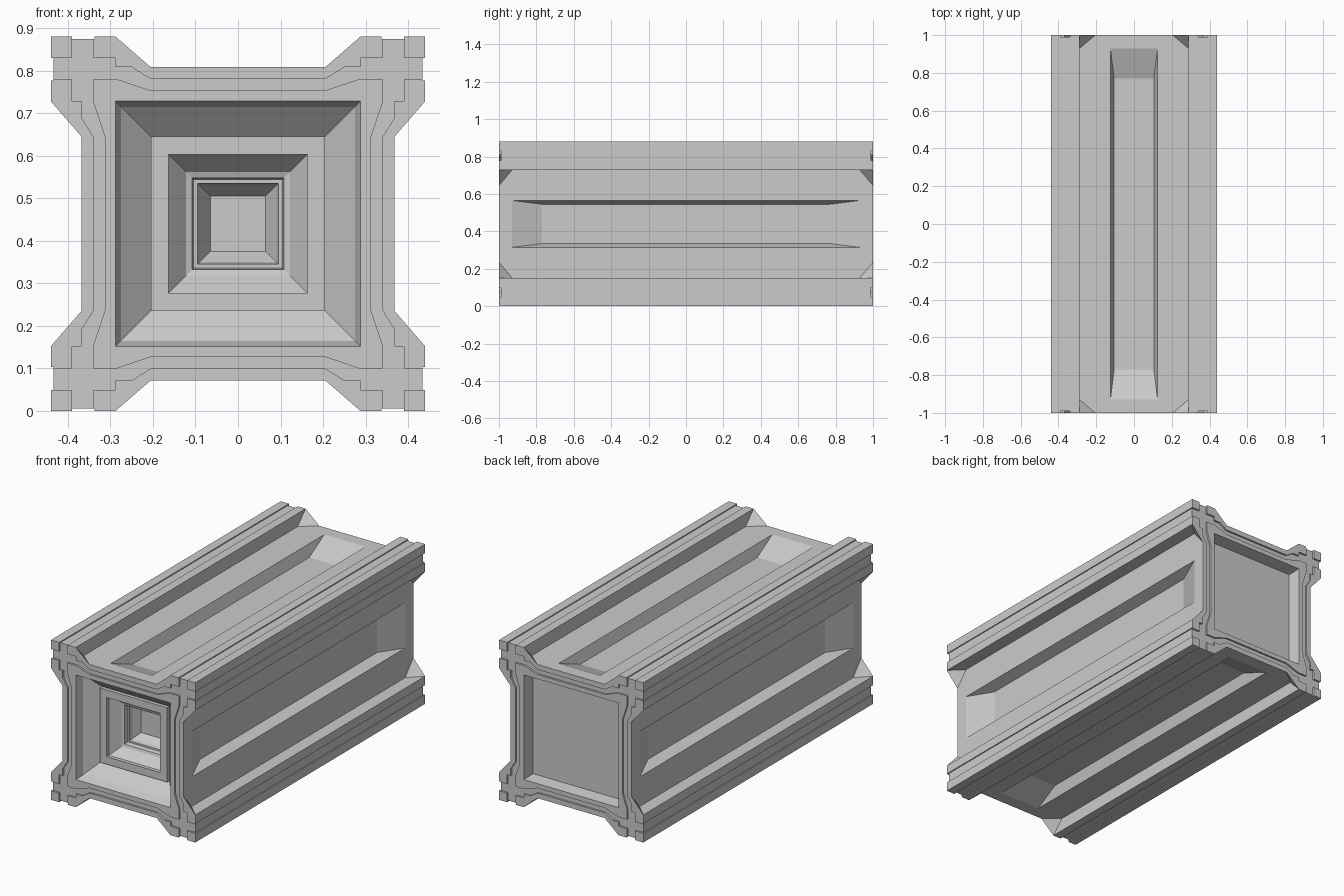
import bpy, bmesh
from math import radians
from mathutils import Matrix

if "Cube" in bpy.data.objects:
    bpy.data.objects.remove(bpy.data.objects["Cube"])

MID = Matrix.Translation((0, 0, 0.44))


def loft(name, rings, turn=0):
    """Closed solid through rings of equal point count, turned about the beam axis."""
    bm = bmesh.new()
    loops = [[bm.verts.new(p) for p in ring] for ring in rings]
    n = len(loops[0])
    for a, b in zip(loops, loops[1:]):
        for i in range(n):
            bm.faces.new((a[i], a[(i + 1) % n], b[(i + 1) % n], b[i]))
    bm.faces.new(loops[0])
    bm.faces.new(loops[-1])
    bm.transform(MID @ Matrix.Rotation(radians(turn), 4, 'Y'))
    bmesh.ops.recalc_face_normals(bm, faces=bm.faces)
    me = bpy.data.meshes.new(name)
    bm.to_mesh(me)
    bm.free()
    ob = bpy.data.objects.new(name, me)
    bpy.context.collection.objects.link(ob)
    return ob


def prism(name, pts, y0, y1, turn=0):
    return loft(name, [[(x, y, z) for x, z in pts] for y in (y0, y1)], turn)


def square(h, y):
    return [(-h, y, -h), (h, y, -h), (h, y, h), (-h, y, h)]


def cut(target, cutter):
    cutter.hide_render = True
    mod = target.modifiers.new("cut", 'BOOLEAN')
    mod.operation, mod.solver, mod.object = 'DIFFERENCE', 'EXACT', cutter
    dg = bpy.context.evaluated_depsgraph_get()
    me = bpy.data.meshes.new_from_object(target.evaluated_get(dg))
    target.modifiers.clear()
    target.data = me
    bpy.data.objects.remove(cutter)


# Beam: one side of the outline, repeated four times
half = [(-.44, .44), (-.39, .44), (-.39, .434), (-.337, .434),
        (-.337, .44), (-.288, .44), (-.288, .368)]
side = half + [(-x, z) for x, z in half[:0:-1]]
outline = []
for k in range(4):
    outline += side
    side = [(z, -x) for x, z in side]
beam = prism("beam", outline, -1, 1)

# Long tapered recess in each side
def rect(w, l, z):
    return [(-w, -l, z), (w, -l, z), (w, l, z), (-w, l, z)]

for k in range(4):
    cut(beam, loft("recess_cutter", [rect(.125, .93, .40), rect(.125, .93, .368),
                                     rect(.105, .77, .308)], 90 * k))

# Shallow grooves following the outline on both end faces
upper = [(-.46, .39), (-.285, .39), (-.205, .34)]
lower = [(-.46, .34), (-.285, .34), (-.205, .313)]
band = (upper + [(-x, z) for x, z in upper[::-1]]
        + [(-x, z) for x, z in lower] + lower[::-1])
for s in (-1, 1):
    for k in range(4):
        cut(beam, prism("groove_cutter", band, s * .99, s * 1.05, 90 * k))

# Stepped funnel in the front end: half width, depth
steps = [(.288, -.05), (.288, 0), (.275, .045), (.205, .11), (.205, .09),
         (.163, .09), (.163, .11), (.122, .16), (.108, .165), (.104, .19),
         (.095, .19), (.09, .21), (.065, .25)]
cut(beam, loft("funnel_cutter", [square(h, -1 + d) for h, d in steps]))

# Plain square recess in the back end
cut(beam, loft("back_cutter", [square(.288, 1.05), square(.288, 1), square(.28, .93)]))

# Gussets at the channel ends
for k in range(4):
    for s in (-1, 1):
        for m in (-1, 1):
            loft("corner_gusset", [[(m * .288, s, .44), (m * .205, s, .368), (m * .288, s, .368)],
                                   [(m * .288, s * .93, .368)] * 3], 90 * k)
for ob in bpy.data.objects:
    if ob.name.startswith("corner_gusset"):
        bm = bmesh.new()
        bm.from_mesh(ob.data)
        bmesh.ops.remove_doubles(bm, verts=bm.verts, dist=1e-5)
        bmesh.ops.recalc_face_normals(bm, faces=bm.faces)
        bm.to_mesh(ob.data)
        bm.free()
